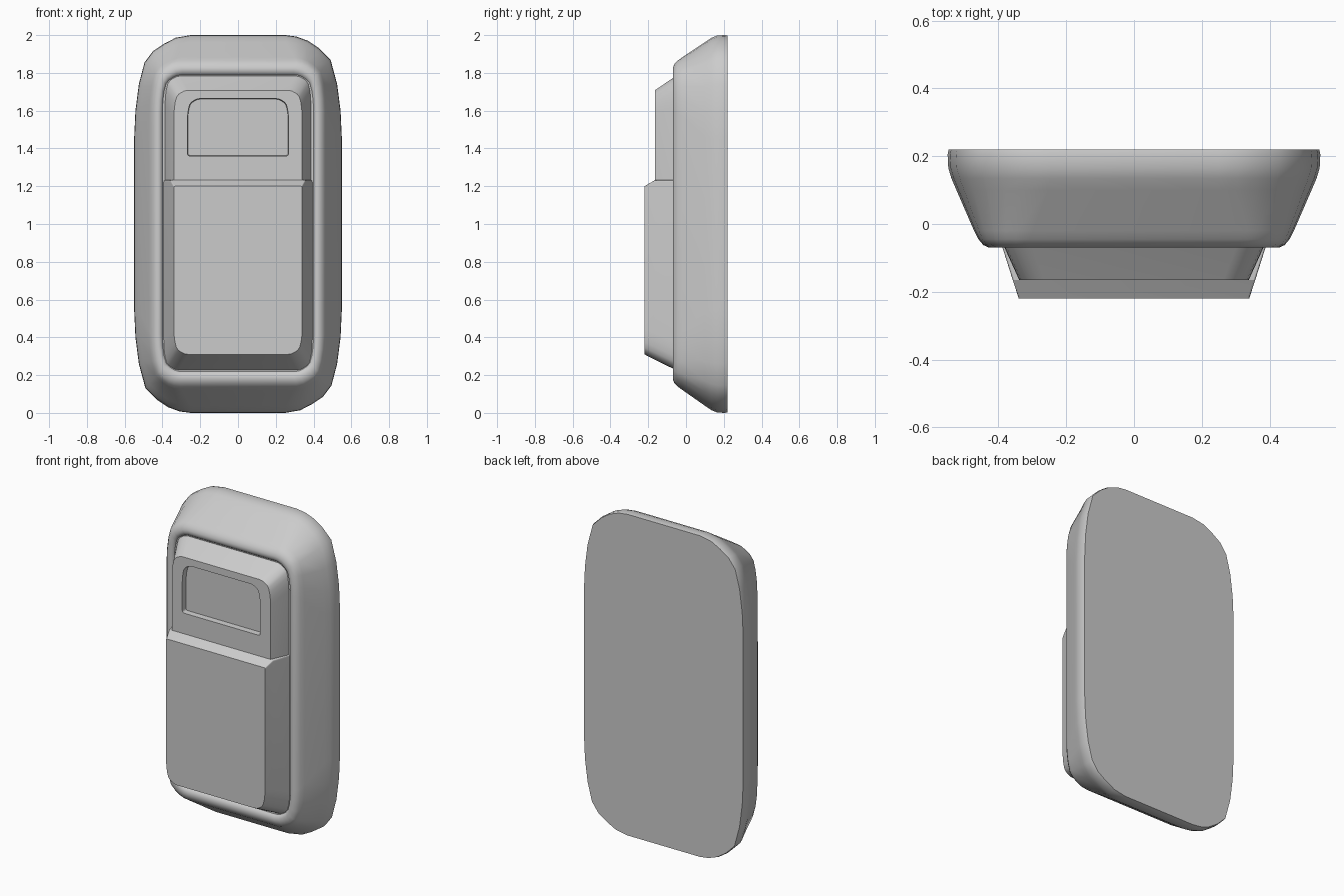
import bpy, bmesh, math

# Corner curves as insets (dx, dz) from the bounding corner, side to end
SOFT = [(0, .55), (.007, .40), (.025, .26), (.055, .145), (.10, .085),
        (.16, .045), (.22, .014), (.30, 0)]
CREASED = [(0, .55), (.007, .40), (.025, .26), (.06, .13), (.12, .07),
           (.18, .03), (.24, .008), (.30, 0)]


def outline(y, w, z0, z1, top, bottom, creased):
    """Rounded rectangle in the xz plane; top/bottom scale the corner curves."""
    tr = bl = CREASED if creased else SOFT
    pts = [(w - dx * top, y, z1 - dz * top) for dx, dz in tr]
    pts += [(-w + dx * top, y, z1 - dz * top) for dx, dz in reversed(SOFT)]
    pts += [(-w + dx * bottom, y, z0 + dz * bottom) for dx, dz in bl]
    pts += [(w - dx * bottom, y, z0 + dz * bottom) for dx, dz in reversed(SOFT)]
    return pts


def loft(name, rings, creased=False, angle=25):
    """Skin a stack of outlines and cap both ends."""
    bm = bmesh.new()
    loops = [[bm.verts.new(p) for p in outline(*r, creased)] for r in rings]
    n = len(loops[0])
    for a, b in zip(loops, loops[1:]):
        for i in range(n):
            j = (i + 1) % n
            bm.faces.new((a[i], a[j], b[j], b[i]))
    bm.faces.new(loops[0])
    bm.faces.new(loops[-1])
    bmesh.ops.recalc_face_normals(bm, faces=bm.faces)
    me = bpy.data.meshes.new(name)
    bm.to_mesh(me)
    bm.free()
    ob = bpy.data.objects.new(name, me)
    bpy.context.collection.objects.link(ob)
    bpy.ops.object.select_all(action='DESELECT')
    ob.select_set(True)
    bpy.context.view_layer.objects.active = ob
    bpy.ops.object.shade_smooth_by_angle(angle=math.radians(angle))
    return ob


# Main housing: flat back, sloped sides, rounded front rim with shallow recess
loft("housing", [
    (.220, .547, .003, 1.997, 1, 1),
    (.205, .550, .000, 2.000, 1, 1),
    (.165, .548, .002, 1.998, 1, 1),
    (.135, .539, .014, 1.986, .97, .97),
    (.100, .524, .038, 1.962, .9, .9),
    (-.02, .472, .122, 1.882, .58, .58),
    (-.045, .459, .140, 1.864, .5, .5),
    (-.062, .445, .158, 1.846, .45, .45),
    (-.070, .428, .178, 1.826, .42, .42),
    (-.070, .416, .195, 1.812, .4, .4),
    (-.064, .406, .210, 1.798, .37, .37),
    (-.055, .400, .218, 1.790, .34, .34),
    (-.052, .380, .245, 1.770, .3, .3),
], creased=True, angle=35)

# Upper panel with the recessed screen window
loft("upper_panel", [
    (-.045, .388, 1.10, 1.790, .27, .03),
    (-.070, .382, 1.10, 1.772, .27, .03),
    (-.165, .339, 1.15, 1.708, .25, .03),
    (-.165, .268, 1.36, 1.664, .22, .04),
    (-.130, .266, 1.363, 1.661, .22, .04),
])

# Raised lower panel with a bevelled top step
loft("lower_panel", [
    (-.045, .396, .222, 1.232, .02, .27),
    (-.070, .388, .235, 1.232, .02, .27),
    (-.165, .358, .282, 1.232, .02, .26),
    (-.220, .340, .310, 1.200, .02, .25),
])
